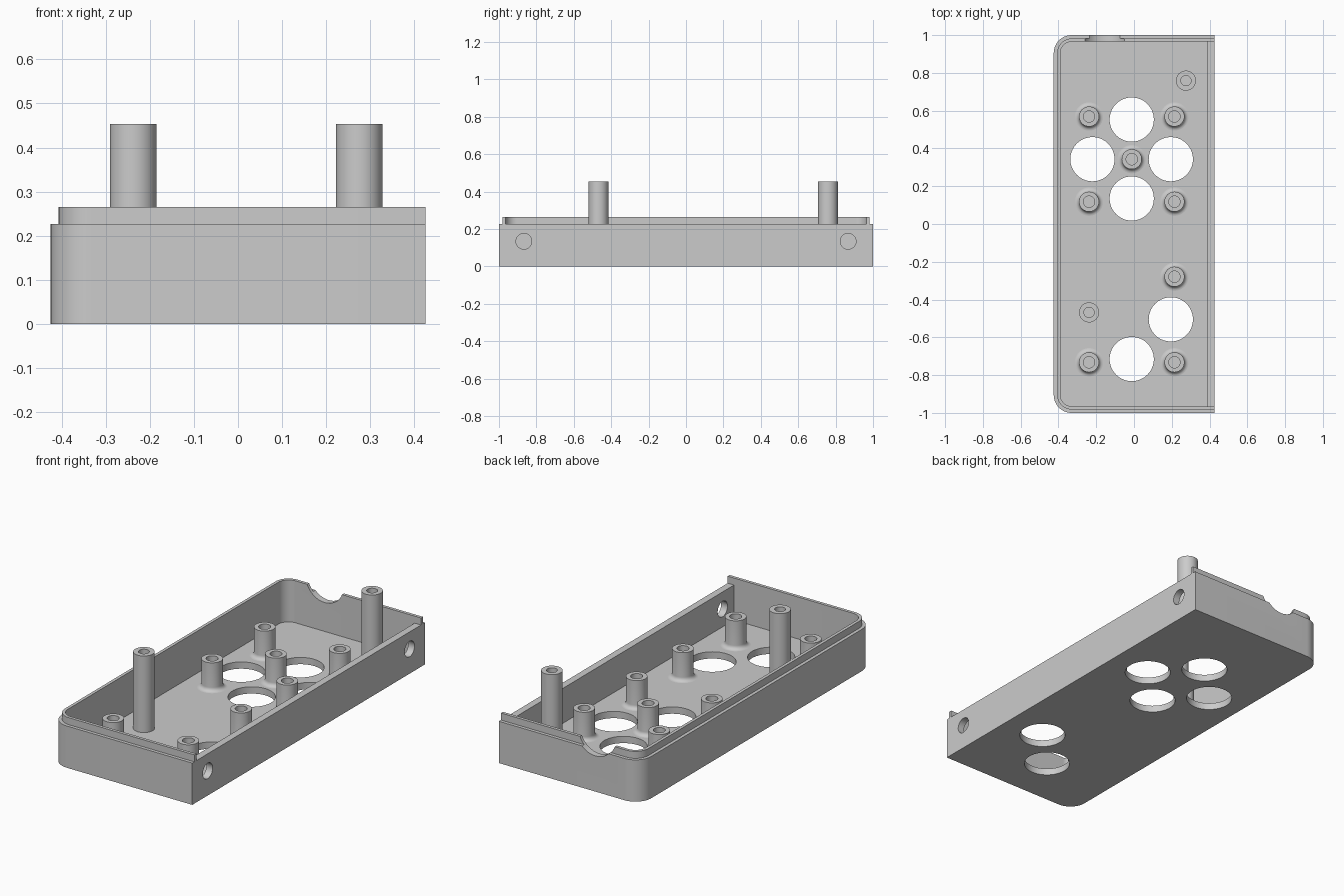
import bpy, bmesh, math
from mathutils import Matrix, Vector

if "Cube" in bpy.data.objects:
    bpy.data.objects.remove(bpy.data.objects["Cube"], do_unlink=True)

HALF_X, HALF_Y = 0.425, 1.0
FLOOR, RIM, LIP_TOP = 0.037, 0.227, 0.265
WALL, LIP_INSET, CORNER = 0.035, 0.018, 0.095

grey = bpy.data.materials.new("plain grey")
grey.use_nodes = True
color = (0.6, 0.6, 0.6, 1)
grey.diffuse_color = color
grey.node_tree.nodes["Principled BSDF"].inputs["Base Color"].default_value = color


def finish(bm, name):
    bmesh.ops.recalc_face_normals(bm, faces=bm.faces)
    mesh = bpy.data.meshes.new(name)
    bm.to_mesh(mesh)
    bm.free()
    mesh.materials.append(grey)
    obj = bpy.data.objects.new(name, mesh)
    bpy.context.collection.objects.link(obj)
    return obj


def activate(obj):
    bpy.ops.object.select_all(action='DESELECT')
    obj.select_set(True)
    bpy.context.view_layer.objects.active = obj


def smooth(obj):
    activate(obj)
    bpy.ops.object.shade_smooth_by_angle(angle=math.radians(30))


def tray_prism(name, inset, right, z0, z1, steps=14):
    """Upright prism, rounded on its two left corners and square on the right."""
    radius, y = CORNER - inset, HALF_Y - inset
    cx, cy = -HALF_X + inset + radius, y - radius
    points = [(right, -y), (right, y)]
    for sign, start in ((1, 0.5), (-1, 1.0)):
        for i in range(steps + 1):
            a = math.pi * (start + 0.5 * i / steps)
            points.append((cx + radius * math.cos(a), sign * cy + radius * math.sin(a)))
    bm = bmesh.new()
    face = bm.faces.new([bm.verts.new((px, py, z0)) for px, py in points])
    top = bmesh.ops.extrude_face_region(bm, geom=[face])["geom"]
    bmesh.ops.translate(bm, vec=(0, 0, z1 - z0),
                        verts=[v for v in top if isinstance(v, bmesh.types.BMVert)])
    return finish(bm, name)


def cylinder(name, center, radius, depth, axis='Z'):
    turn = {'X': Matrix.Rotation(math.pi / 2, 4, 'Y'),
            'Y': Matrix.Rotation(math.pi / 2, 4, 'X'), 'Z': Matrix()}[axis]
    bm = bmesh.new()
    bmesh.ops.create_cone(bm, cap_ends=True, segments=64, radius1=radius, radius2=radius,
                          depth=depth, matrix=Matrix.Translation(Vector(center)) @ turn)
    return finish(bm, name)


def cut(target, cutter):
    cutter.hide_render = True
    mod = target.modifiers.new("cut", 'BOOLEAN')
    mod.operation, mod.solver, mod.object = 'DIFFERENCE', 'EXACT', cutter
    activate(target)
    bpy.ops.object.modifier_apply(modifier=mod.name)
    bpy.data.objects.remove(cutter, do_unlink=True)


def lathe(name, x, y, profile, steps=40):
    """Spin a closed profile of (radius, height) around an upright axis."""
    bm = bmesh.new()
    rings = []
    for i in range(steps):
        a = 2 * math.pi * i / steps
        rings.append([bm.verts.new((x + r * math.cos(a), y + r * math.sin(a), z))
                      for r, z in profile])
    n = len(profile)
    for i in range(steps):
        here, there = rings[i], rings[(i + 1) % steps]
        for j in range(n):
            k = (j + 1) % n
            bm.faces.new((here[j], there[j], there[k], here[k]))
    obj = finish(bm, name)
    smooth(obj)
    return obj


# Open tray with a thicker flat right wall
tray = tray_prism("tray", 0, HALF_X, 0, RIM)
cut(tray, tray_prism("cavity", WALL, 0.387, FLOOR, RIM + 0.1))

# Raised lip on three sides
lip = tray_prism("lip", LIP_INSET, HALF_X, RIM, LIP_TOP)
cut(lip, tray_prism("lip_cavity", WALL, HALF_X + 0.1, RIM - 0.1, LIP_TOP + 0.1))

# Large round openings in the floor
for x, y in [(-0.012, 0.553), (-0.22, 0.343), (0.195, 0.343), (-0.012, 0.135),
             (0.195, -0.505), (-0.012, -0.715)]:
    cut(tray, cylinder("floor_hole", (x, y, 0.02), 0.117, 0.1))

# Screw holes through the right wall
for side in (-1, 1):
    cut(tray, cylinder("side_hole", (HALF_X, side * 0.867, 0.134), 0.042, 0.2, 'X'))

# Cable notch in the back rim
for part in (tray, lip):
    cut(part, cylinder("notch", (-0.155, HALF_Y, 0.307), 0.113, 0.2, 'Y'))
    smooth(part)

# Short hollow posts with a flared foot
BASE, POST_R, FLARE = FLOOR - 0.005, 0.053, 0.022
flare = [(POST_R + FLARE * (1 - math.cos(a)), FLOOR + FLARE * (1 - math.sin(a)))
         for a in (math.pi / 2 * i / 6 for i in range(7))]
short_profile = ([(0.03, BASE), (0.03, 0.192), (POST_R, 0.192)] + flare
                 + [(POST_R + FLARE, BASE)])
for x, y in [(-0.238, 0.569), (0.214, 0.569), (-0.012, 0.343), (-0.238, 0.118),
             (0.214, 0.118), (0.214, -0.279), (-0.238, -0.732), (0.214, -0.732)]:
    lathe("short_post", x, y, short_profile)

# Tall hollow posts
for x, y in [(0.275, 0.759), (-0.238, -0.468)]:
    lathe("tall_post", x, y, [(0.027, BASE), (0.027, 0.453), (POST_R, 0.453), (POST_R, BASE)])
